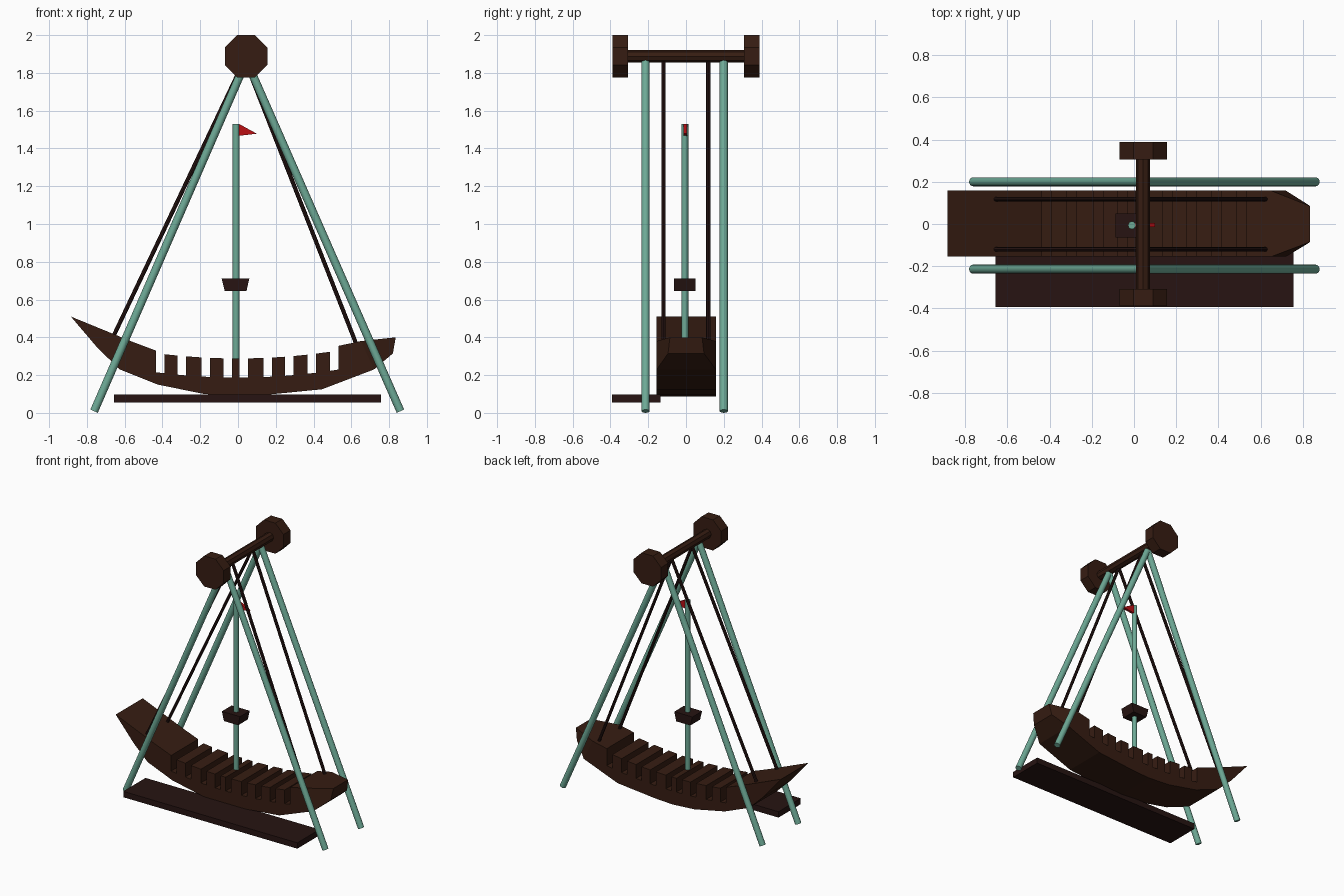
import bpy, bmesh, math
from mathutils import Vector

if "Cube" in bpy.data.objects:
    bpy.data.objects.remove(bpy.data.objects["Cube"])


def material(name, rgb):
    m = bpy.data.materials.new(name)
    m.diffuse_color = (*rgb, 1)
    m.use_nodes = True
    m.node_tree.nodes["Principled BSDF"].inputs["Base Color"].default_value = m.diffuse_color
    return m


WOOD = material("wood", (0.037, 0.012, 0.006))
DARK = material("dark_wood", (0.02, 0.007, 0.006))
TEAL = material("teal_paint", (0.155, 0.40, 0.305))
RED = material("red_cloth", (0.5, 0.005, 0.007))


def finish(name, bm, mat):
    bmesh.ops.recalc_face_normals(bm, faces=bm.faces)
    me = bpy.data.meshes.new(name)
    bm.to_mesh(me)
    bm.free()
    me.materials.append(mat)
    ob = bpy.data.objects.new(name, me)
    bpy.context.collection.objects.link(ob)
    return ob


def slab(bm, pts, y0, y1):
    """Extrude an (x, z) outline from y0 to y1; returns both vertex rings."""
    a = [bm.verts.new((x, y0, z)) for x, z in pts]
    b = [bm.verts.new((x, y1, z)) for x, z in pts]
    bm.faces.new(a)
    bm.faces.new(b)
    for i in range(len(pts)):
        j = (i + 1) % len(pts)
        bm.faces.new((a[i], a[j], b[j], b[i]))
    return a, b


def prism(name, pts, y0, y1, mat):
    bm = bmesh.new()
    slab(bm, pts, y0, y1)
    return finish(name, bm, mat)


def rod(name, p, q, r, mat, sides=8, smooth=False):
    p, q = Vector(p), Vector(q)
    d = q - p
    bpy.ops.mesh.primitive_cylinder_add(vertices=sides, radius=r, depth=d.length,
                                        location=(p + q) / 2)
    ob = bpy.context.object
    ob.name = name
    ob.rotation_euler = d.to_track_quat('Z', 'Y').to_euler()
    ob.data.materials.append(mat)
    if smooth:
        bpy.ops.object.shade_smooth_by_angle(angle=math.radians(40))
    return ob


# Boat hull: side profile with slots cut between the benches
Y0, Y1 = -0.155, 0.158
bottom = [(-0.885, 0.51), (-0.74, 0.34), (-0.625, 0.23), (-0.425, 0.15), (-0.18, 0.1),
          (0, 0.088), (0.14, 0.095), (0.445, 0.125), (0.72, 0.23)]
slots = [-0.435, -0.32, -0.193, -0.077, 0.008, 0.135, 0.25, 0.367, 0.488]
top = [(-0.555, 0.375)]
for i, x in enumerate(slots):
    for k, (px, base) in enumerate([(x, 0.288), (x, 0.187), (x + 0.045, 0.187), (x + 0.045, 0.288)]):
        z = base + 0.15 * px * px
        if (i == 0 and k == 0) or (i == len(slots) - 1 and k == 3):
            z = 0.33 if i == 0 else 0.355      # raised bow and stern decks
        top.append((px, z))
top.append((0.65, 0.38))
bm = bmesh.new()
n = len(bottom)
a, b = slab(bm, bottom + top[::-1], Y0, Y1)
# Tapered bow, grown from the end face of the profile
end = [a[n - 1], a[n], b[n], b[n - 1]]
bm.faces.remove(next(f for f in bm.faces if set(f.verts) == set(end)))
tip = [bm.verts.new(c) for c in [(0.82, -0.095, 0.315), (0.835, -0.085, 0.40),
                                 (0.835, 0.085, 0.40), (0.82, 0.095, 0.315)]]
bm.faces.new(tip)
for i in range(4):
    j = (i + 1) % 4
    bm.faces.new((end[i], end[j], tip[j], tip[i]))
finish("boat_hull", bm, WOOD)

# Mast, crow's nest and flag
rod("mast", (-0.01, -0.006, 0.19), (-0.01, -0.006, 1.53), 0.018, TEAL, 16, True)
prism("lookout_basket", [(-0.087, 0.712), (0.06, 0.712), (0.045, 0.645), (-0.07, 0.645)],
      -0.063, 0.05, DARK)
prism("flag", [(0.005, 1.53), (0.1, 1.478), (0.005, 1.467)], -0.014, 0.004, RED)

# Axle and end wheels
CX, CZ = 0.043, 1.888
rod("axle", (CX, -0.33, CZ), (CX, 0.33, CZ), 0.033, WOOD)
for label, y0, y1 in (("front", -0.388, -0.308), ("back", 0.306, 0.388)):
    ring = [(CX + 0.1215 * math.cos(math.radians(22.5 + 45 * k)),
             CZ + 0.1215 * math.sin(math.radians(22.5 + 45 * k))) for k in range(8)]
    prism(label + "_wheel", ring, y0, y1, WOOD)

# Support legs and swing arms
for label, leg_y, arm_y in (("front", -0.214, -0.12), ("back", 0.2, 0.118)):
    for side, foot, arm in (("left", -0.762, (-0.655, 0.415)), ("right", 0.86, (0.628, 0.36))):
        rod(f"{label}_{side}_leg", (0.045, leg_y, 1.865), (foot, leg_y, 0.009),
            0.0215, TEAL, 16, True)
        rod(f"{label}_{side}_swing_arm", (0.035, arm_y, 1.87), (arm[0], arm_y, arm[1]),
            0.011, DARK)

# Boarding platform
prism("platform", [(-0.657, 0.055), (0.757, 0.055), (0.757, 0.098), (-0.657, 0.098)],
      -0.393, -0.135, DARK)
